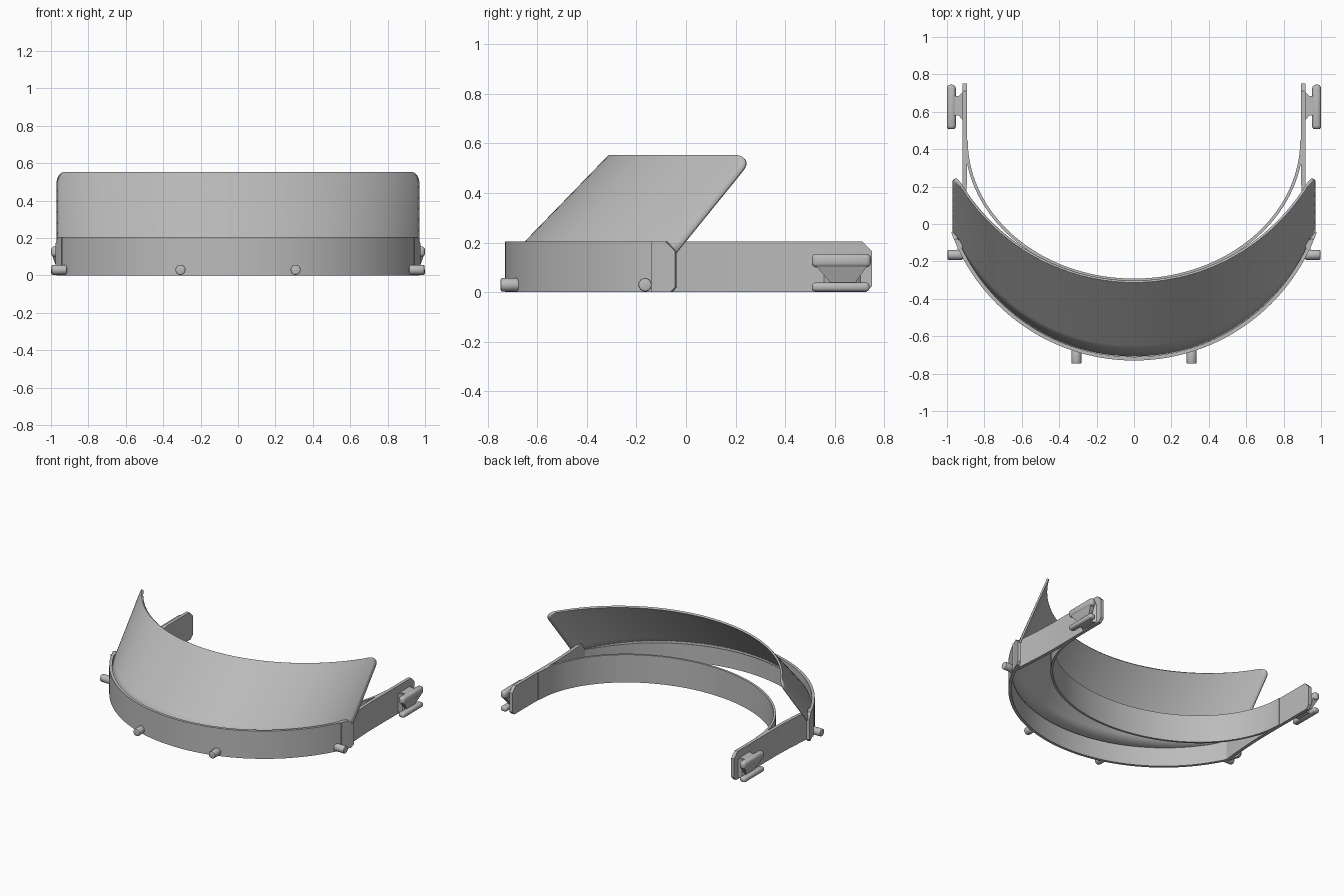
import bpy, bmesh, math
from mathutils import Vector

if "Cube" in bpy.data.objects:
    bpy.data.objects.remove(bpy.data.objects["Cube"])

grey = bpy.data.materials.new("plain_grey")
grey.diffuse_color = (0.5, 0.5, 0.5, 1)
grey.use_nodes = True
grey.node_tree.nodes["Principled BSDF"].inputs["Base Color"].default_value = grey.diffuse_color
H = 0.205  # band height


def finish(name, bm, angle=30, recalc=True):
    if recalc:
        bmesh.ops.recalc_face_normals(bm, faces=bm.faces)
    mesh = bpy.data.meshes.new(name)
    bm.to_mesh(mesh)
    bm.free()
    ob = bpy.data.objects.new(name, mesh)
    bpy.context.collection.objects.link(ob)
    mesh.materials.append(grey)
    bpy.ops.object.select_all(action='DESELECT')
    ob.select_set(True)
    bpy.context.view_layer.objects.active = ob
    bpy.ops.object.shade_smooth_by_angle(angle=math.radians(angle))
    return ob


def ribbon(name, path, thick, low, high):
    """Upright strip along a plan path; low/high give z from y."""
    bm = bmesh.new()
    rings = []
    for i, p in enumerate(path):
        a, b = path[max(i - 1, 0)], path[min(i + 1, len(path) - 1)]
        d = (Vector(b) - Vector(a)).normalized()
        n = Vector((-d.y, d.x)) * thick / 2
        lo, hi = low(p[1]), high(p[1])
        rings.append([bm.verts.new((p[0] + s * n.x, p[1] + s * n.y, z))
                      for s, z in ((1, lo), (1, hi), (-1, hi), (-1, lo))])
    for r, q in zip(rings, rings[1:]):
        for k in range(4):
            bm.faces.new((r[k], r[(k + 1) % 4], q[(k + 1) % 4], q[k]))
    bm.faces.new(rings[0])
    bm.faces.new(rings[-1])
    return finish(name, bm)


def hull(name, corners, bevel=0.0):
    """Convex block from corner points, edges rounded if asked."""
    bm = bmesh.new()
    for c in corners:
        bm.verts.new(c)
    bmesh.ops.convex_hull(bm, input=bm.verts)
    bmesh.ops.dissolve_limit(bm, angle_limit=0.01, verts=bm.verts, edges=bm.edges)
    if bevel:
        bmesh.ops.bevel(bm, geom=list(bm.edges), offset=bevel, segments=3,
                        profile=0.5, affect='EDGES')
    return finish(name, bm)


def rect(s, x0, x1, y0, y1, z):
    return [(s * x, y, z) for x in (x0, x1) for y in (y0, y1)]


def peg(name, start, end, radius=0.027):
    a, b = Vector(start), Vector(end)
    bm = bmesh.new()
    bmesh.ops.create_cone(bm, cap_ends=True, segments=24, radius1=radius,
                          radius2=radius, depth=(b - a).length)
    rims = [e for e in bm.edges if abs(e.verts[0].co.z - e.verts[1].co.z) < 1e-5]
    bmesh.ops.bevel(bm, geom=rims, offset=0.006, segments=2, profile=0.5, affect='EDGES')
    rot = (b - a).to_track_quat('Z', 'Y').to_matrix().to_4x4()
    rot.translation = (a + b) / 2
    bm.transform(rot)
    return finish(name, bm)


# Inner forehead band: half ellipse
ell = [(0.897 * math.cos(t), 0.45 + 0.75 * math.sin(t))
       for t in (math.pi + math.pi * i / 72 for i in range(73))]
ribbon("forehead_band", ell, 0.016, lambda y: 0, lambda y: H)

# Outer front band: circular arc with chamfered ends
R, CY = 1.029, 0.309
half = math.acos(0.35 / R)
turns = [-half + 2 * half * i / 72 for i in range(73)]
turns += [s * math.acos((CY - y) / R) for s in (1, -1) for y in (-0.08, -0.06)]
arc = [(R * math.sin(t), CY - R * math.cos(t)) for t in sorted(turns)]
ribbon("front_band", arc, 0.02, lambda y: max(0, y + 0.06),
       lambda y: min(H, H - (y + 0.08)))

# Shield: surface ruled between a low arc and a set back, flatter high arc
Z0, Z1, RC = 0.145, 0.553, 0.06
bm = bmesh.new()
rows = []
levels = [Z0 + (Z1 - RC - Z0) * i / 6 for i in range(6)]
levels += [Z1 - RC + RC * math.sin(math.pi / 2 * i / 8) for i in range(9)]
for z in levels:
    k = min(1, max(0, (z - Z1 + RC) / RC))
    w = 0.97 - 0.042 * (1 - math.sqrt(1 - k * k))
    v = (z - Z0) / (Z1 - Z0)
    row = []
    for i in range(73):
        x = w * math.sin(1.15 * (i / 36 - 1)) / math.sin(1.15)
        ya = -0.708 + 1.048 - math.sqrt(1.048 ** 2 - x * x)
        yb = -0.312 + 1.097 - math.sqrt(1.097 ** 2 - x * x)
        row.append(bm.verts.new((x, ya + (yb - ya) * v, z)))
    rows.append(row)
for r, q in zip(rows, rows[1:]):
    for i in range(72):
        bm.faces.new((r[i], r[i + 1], q[i + 1], q[i]))
shield = finish("shield", bm, recalc=False)
mod = shield.modifiers.new("thickness", 'SOLIDIFY')
mod.thickness, mod.offset = 0.014, -1

for s, side in ((-1, "left"), (1, "right")):
    # Side arm running from the front band back to a chamfered tip
    plan = [(0.932, -0.14), (0.922, -0.05), (0.914, 0.05), (0.908, 0.15),
            (0.905, 0.25), (0.905, 0.4), (0.906, 0.55), (0.906, 0.71),
            (0.906, 0.725), (0.906, 0.75)]
    ribbon(side + "_arm", [(s * x, y) for x, y in plan], 0.024,
           lambda y: max(0, y - 0.725), lambda y: min(H, H - (y - 0.71)))

    # Strap hook: stem, two bars and a tapered web under the upper bar
    hull(side + "_hook_stem", rect(s, 0.905, 0.965, 0.58, 0.685, 0.008)
         + rect(s, 0.905, 0.965, 0.58, 0.685, 0.15))
    hull(side + "_hook_root", rect(s, 0.91, 0.912, 0.55, 0.71, 0.01)
         + rect(s, 0.91, 0.912, 0.55, 0.71, 0.148)
         + rect(s, 0.94, 0.941, 0.585, 0.68, 0.01)
         + rect(s, 0.94, 0.941, 0.585, 0.68, 0.148))
    hull(side + "_hook_upper_bar", rect(s, 0.953, 1.0, 0.507, 0.745, 0.1)
         + rect(s, 0.953, 1.0, 0.507, 0.745, 0.155), 0.018)
    hull(side + "_hook_lower_bar", rect(s, 0.953, 1.0, 0.507, 0.74, 0.003)
         + rect(s, 0.953, 1.0, 0.507, 0.74, 0.039), 0.014)
    hull(side + "_hook_web", rect(s, 0.955, 0.993, 0.525, 0.73, 0.105)
         + rect(s, 0.955, 0.968, 0.585, 0.68, 0.035))

    # Strap pegs on the front band
    peg(side + "_front_peg", (s * 0.308, -0.67, 0.03), (s * 0.308, -0.747, 0.03))
    peg(side + "_side_peg", (s * 0.915, -0.165, 0.03), (s * 0.997, -0.165, 0.03))
